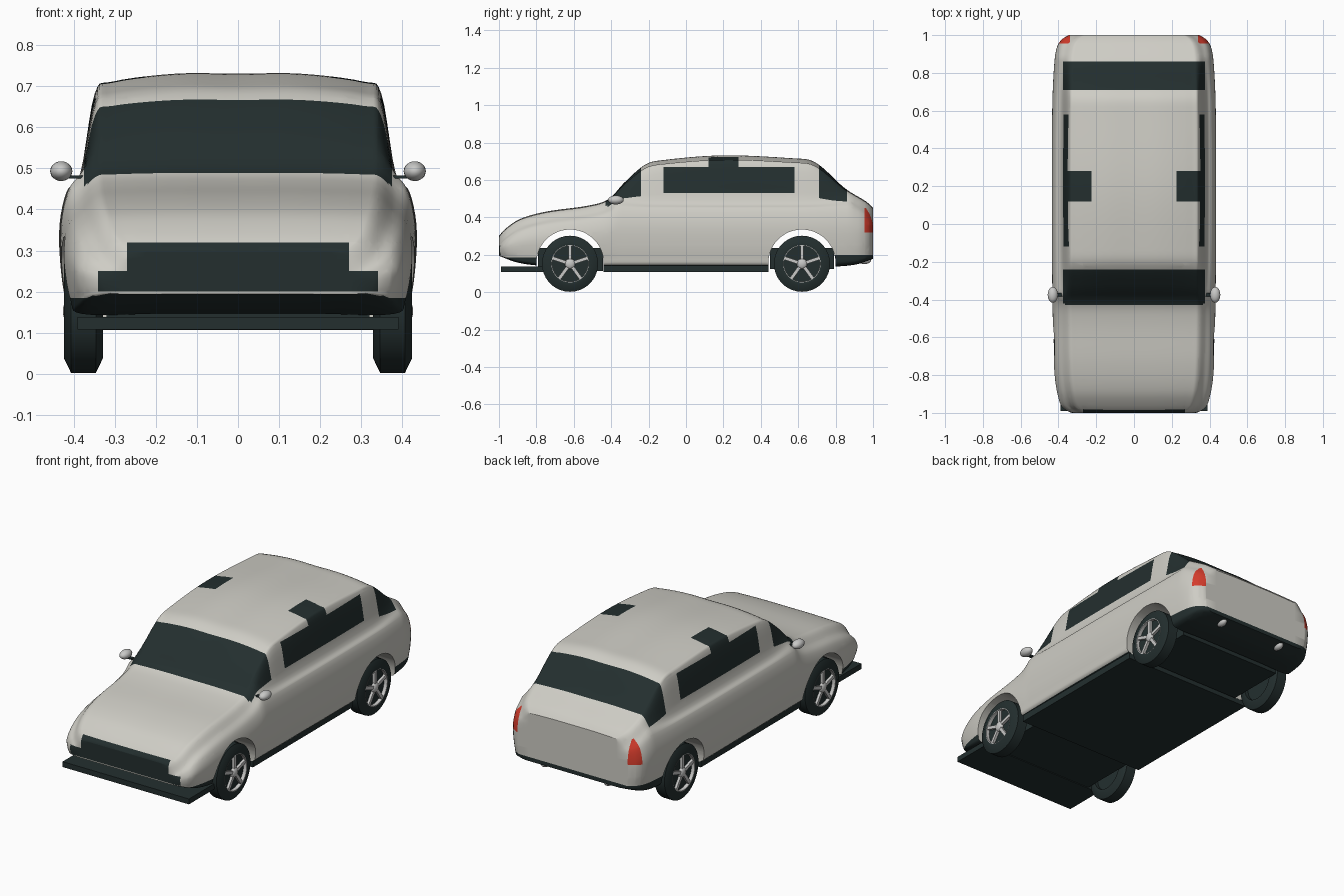
import bpy, bmesh, math
from mathutils import Vector

if "Cube" in bpy.data.objects:
    bpy.data.objects.remove(bpy.data.objects["Cube"])


def material(name, r, g, b):
    m = bpy.data.materials.new(name)
    m.use_nodes = True
    m.diffuse_color = (r, g, b, 1)
    m.node_tree.nodes["Principled BSDF"].inputs["Base Color"].default_value = (r, g, b, 1)
    return m


paint = material("warm grey paint", .62, .61, .56)
dark = material("dark trim and glass", .017, .028, .028)
red = material("tail light red", .66, .045, .025)
silver = material("silver metal", .58, .58, .57)


def finish(name, bm, mats, smooth=True):
    bmesh.ops.recalc_face_normals(bm, faces=bm.faces[:])
    mesh = bpy.data.meshes.new(name)
    bm.to_mesh(mesh)
    bm.free()
    ob = bpy.data.objects.new(name, mesh)
    bpy.context.collection.objects.link(ob)
    for m in mats:
        mesh.materials.append(m)
    if smooth:
        shade(ob)
    return ob


def shade(ob):
    bpy.ops.object.select_all(action="DESELECT")
    bpy.context.view_layer.objects.active = ob
    ob.select_set(True)
    bpy.ops.object.shade_smooth_by_angle(angle=math.radians(40))


def box(name, x, y, z, mat):
    """Box from (min, max) ranges."""
    bm = bmesh.new()
    bmesh.ops.create_cube(bm, size=1)
    for v in bm.verts:
        v.co = [(r[0] + r[1]) / 2 + c * (r[1] - r[0]) for r, c in zip((x, y, z), v.co)]
    return finish(name, bm, [mat], False)


def ball(name, centre, radii, mat):
    bm = bmesh.new()
    bmesh.ops.create_uvsphere(bm, u_segments=20, v_segments=12, radius=1)
    for v in bm.verts:
        v.co = [c + r * p for c, r, p in zip(centre, radii, v.co)]
    return finish(name, bm, [mat])


def lathe(name, profile, centre, mat, steps=36):
    """Closed (x, radius) profile turned about the x axis."""
    bm = bmesh.new()
    rings = []
    for i in range(steps):
        a = math.tau * i / steps
        rings.append([bm.verts.new(Vector(centre) + Vector((x, r * math.cos(a), r * math.sin(a))))
                      for x, r in profile])
    n = len(profile)
    for i in range(steps):
        p, q = rings[i], rings[(i + 1) % steps]
        for j in range(n):
            bm.faces.new((p[j], p[(j + 1) % n], q[(j + 1) % n], q[j]))
    return finish(name, bm, [mat])


def curve(points, t):
    """Smooth interpolation through (t, value) points."""
    def slope(i):
        a, b = points[max(i - 1, 0)], points[min(i + 1, len(points) - 1)]
        return (b[1] - a[1]) / (b[0] - a[0])
    i = 0
    while i < len(points) - 2 and t > points[i + 1][0]:
        i += 1
    (t0, v0), (t1, v1) = points[i], points[i + 1]
    d = t1 - t0
    u = (t - t0) / d
    s = u * u * (3 - 2 * u)
    return v0 + (v1 - v0) * s + d * u * (1 - u) * ((1 - u) * slope(i) - u * slope(i + 1))


# Body outlines along the length
TOP = [(-1, .3), (-.97, .335), (-.89, .39), (-.75, .43), (-.51, .465), (-.41, .5), (-.33, .585),
       (-.22, .68), (-.14, .703), (.2, .73), (.6, .713), (.67, .703), (.73, .665), (.85, .555),
       (.97, .48), (1, .45)]
WIDTH = [(-1, .33), (-.98, .37), (-.94, .395), (-.8, .42), (-.5, .43), (0, .435), (.6, .433),
         (.85, .422), (.94, .407), (.98, .38), (1, .345)]
BOTTOM = [(-1, .195), (-.9, .16), (-.75, .143), (0, .14), (.75, .14), (.9, .15), (1, .18)]


def section(y):
    top, w, low = curve(TOP, y), curve(WIDTH, y), curve(BOTTOM, y)
    foot = min(.49, top - .045)
    side, cabin = foot - low, top - foot
    pts = [(0, low), (.5 * w, low), (.9 * w, low), (.97 * w, low + .15 * side), (w, low + .57 * side),
           (.96 * w, low + .86 * side), (.88 * w, foot), (.8 * w, foot + .8 * cabin),
           (.7 * w, top - .08 * cabin), (.35 * w, top), (0, top)]
    xs, zs = (list(enumerate(c)) for c in zip(*pts))
    n = 5 * (len(pts) - 1)
    half = [(curve(xs, i / 5), curve(zs, i / 5)) for i in range(n + 1)]
    return half + [(-x, z) for x, z in half[-2:0:-1]]


bm = bmesh.new()
stations = [-1, -.992] + [-.98 + .02 * i for i in range(99)] + [.992, 1]
rings = [[bm.verts.new((x, y, z)) for x, z in section(y)] for y in stations]
for p, q in zip(rings, rings[1:]):
    for j in range(len(p)):
        k = (j + 1) % len(p)
        bm.faces.new((p[j], p[k], q[k], q[j]))
for end in (rings[0], rings[-1]):
    n = len(end)
    for j in range(n // 2):
        quad = [end[j], end[j + 1], end[-j - 1], end[-j]]
        bm.faces.new(list(dict.fromkeys(quad)))

# Cut the body along the borders of windows, lights and trim
cuts = [(1, v) for v in (-.43, -.24, -.12, .12, .28, .58, .71, .86, .955)]
cuts += [(2, v) for v in (.185, .2, .25, .32, .45, .53, .67)]
cuts += [(0, s * v) for v in (.225, .27, .34, .375) for s in (-1, 1)]
for axis, value in cuts:
    normal = Vector((0, 0, 0))
    normal[axis] = 1
    bmesh.ops.bisect_plane(bm, geom=bm.verts[:] + bm.edges[:] + bm.faces[:], dist=1e-5,
                           plane_co=normal * value, plane_no=normal)
bmesh.ops.recalc_face_normals(bm, faces=bm.faces[:])


def colour_of(face):
    x, y, z = face.calc_center_median()
    x = abs(x)
    if y > .955 and x > .34 and .32 < z < .45:
        return 2
    screen = (-.43 < y < -.24 or .71 < y < .86) and x < .375 and z > .46
    side_glass = -.12 < y < .58 and .53 < z < .67
    pillar = .12 < y < .28 and x > .225 and z > .53
    grille = y < -.9 and (x < .27 and .2 < z < .32 or x < .34 and .2 < z < .25)
    lower = (y < -.8 and z < .185) or (y > .78 and z < .2) or face.normal.z < -.8
    return int(screen or side_glass or pillar or grille or lower)


for f in bm.faces:
    f.material_index = colour_of(f)
body = finish("body_shell", bm, [paint, dark, red], False)

# Wheel arches cut through the body
for y in (-.62, .62):
    cutter = lathe("arch_cutter", [(-.6, .18), (.6, .18), (.6, 0.001), (-.6, 0.001)],
                   (0, y, .155), paint, 48)
    cutter.hide_render = True
    mod = body.modifiers.new("arch", "BOOLEAN")
    mod.operation, mod.solver, mod.object = "DIFFERENCE", "EXACT", cutter
    bpy.context.view_layer.objects.active = body
    bpy.ops.object.modifier_apply(modifier=mod.name)
    bpy.data.objects.remove(cutter)
shade(body)

# Underside
box("front_splitter", (-.39, .39), (-.99, -.76), (.108, .138), dark)
box("floor_panel", (-.4, .4), (-.44, .44), (.107, .147), dark)
box("front_axle_housing", (-.32, .32), (-.79, -.445), (.112, .235), dark)
box("rear_axle_housing", (-.32, .32), (.45, .79), (.125, .235), dark)

for s, side in ((1, "left"), (-1, "right")):
    # Mirrors and exhausts
    ball(side + "_mirror", (s * .43, -.375, .493), (.027, .042, .024), silver)
    box(side + "_mirror_arm", sorted((s * .36, s * .425)), (-.385, -.365), (.475, .483), dark)
    ball(side + "_exhaust_tip", (s * .195, .955, .172), (.022, .035, .022), silver)

    # Wheels
    for y, end in ((-.62, "front"), (.62, "rear")):
        name = f"{end}_{side}_"
        hub = (s * .376, y, .152)
        tyre = [(-.03, .15), (.03, .15), (.047, .115), (.045, .1), (.03, .098),
                (-.03, .098), (-.045, .1), (-.047, .115)]
        lathe(name + "tyre", tyre, hub, dark)
        lathe(name + "wheel_disc", [(-.025, .001), (-.025, .1), (.025, .1), (.025, .001)], hub, dark)
        face = s * .035
        lathe(name + "rim", [(face - .01, .096), (face + .01, .096), (face + .01, .106),
                             (face - .01, .106)], hub, silver)
        for i in range(5):
            spoke = box(name + "spoke", (-.007, .007), (-.009, .009), (.015, .1), silver)
            spoke.location = (hub[0] + face, y, hub[2])
            spoke.rotation_euler.x = math.tau * i / 5
        ball(name + "hub_cap", (hub[0] + face, y, hub[2]), (.015, .028, .028), silver)
